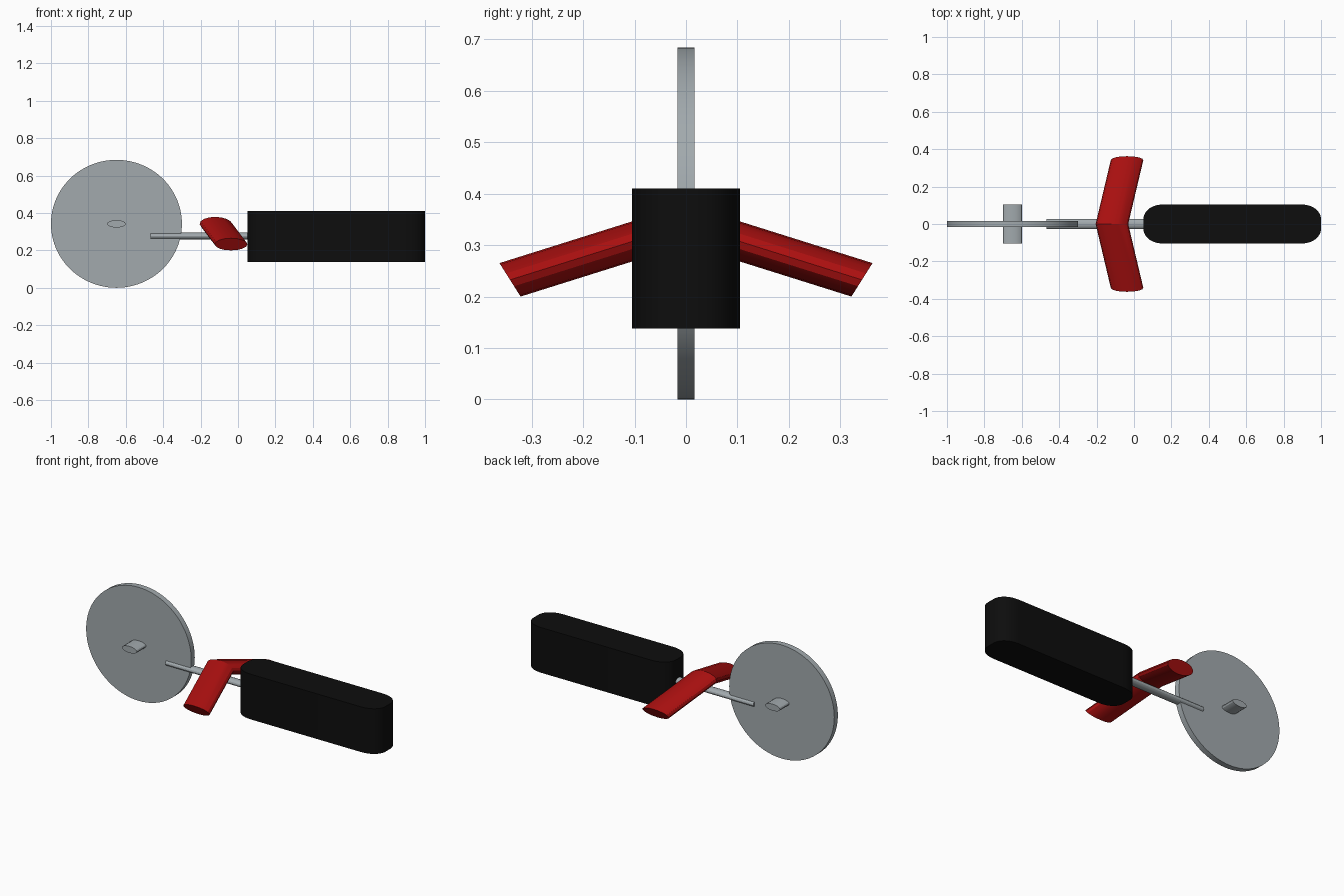
import bpy, bmesh
from math import sin, cos, pi, radians, copysign
from mathutils import Vector

cube = bpy.data.objects.get("Cube")
if cube:
    bpy.data.objects.remove(cube, do_unlink=True)


def material(name, rgb):
    m = bpy.data.materials.new(name)
    m.use_nodes = True
    m.diffuse_color = (*rgb, 1)
    m.node_tree.nodes["Principled BSDF"].inputs["Base Color"].default_value = (*rgb, 1)
    return m


steel = material("steel grey", (0.36, 0.40, 0.42))
red = material("handle red", (0.40, 0.005, 0.005))
black = material("body black", (0.004, 0.004, 0.004))


def loft(name, sections, mat):
    """Skin a row of matching cross-sections and cap both ends."""
    bm = bmesh.new()
    rings = [[bm.verts.new(p) for p in s] for s in sections]
    for a, b in zip(rings, rings[1:]):
        for i in range(len(a)):
            j = (i + 1) % len(a)
            bm.faces.new((a[i], a[j], b[j], b[i]))
    bm.faces.new(rings[0])
    bm.faces.new(rings[-1])
    bmesh.ops.recalc_face_normals(bm, faces=bm.faces[:])
    mesh = bpy.data.meshes.new(name)
    bm.to_mesh(mesh)
    bm.free()
    mesh.materials.append(mat)
    obj = bpy.data.objects.new(name, mesh)
    bpy.context.collection.objects.link(obj)
    bpy.ops.object.select_all(action="DESELECT")
    obj.select_set(True)
    bpy.context.view_layer.objects.active = obj
    bpy.ops.object.shade_smooth_by_angle(angle=radians(25))


def ellipse(center, u, v, sides):
    c, u, v = Vector(center), Vector(u), Vector(v)
    return [c + u * cos(2 * pi * i / sides) + v * sin(2 * pi * i / sides) for i in range(sides)]


# Wheel disc and the flat oval axle through it
for name, rx, rz, half, sides in (("wheel", 0.35, 0.342, 0.017, 96),
                                  ("axle", 0.05, 0.02, 0.105, 16)):
    loft(name, [ellipse((-0.65, y, 0.342), (rx, 0, 0), (0, 0, rz), sides)
                for y in (-half, half)], steel)

# Connecting rod
loft("rod", [ellipse((x, 0, 0.277), (0, 0.027, 0), (0, 0, 0.018), 16)
             for x in (-0.467, 0.1)], steel)

# Swept handlebar, mitred in the middle
tip = {side: ellipse((-0.037, 0.342 * side, 0.2325), (0.087, 0, 0),
                     (0, 0.0205 * side, 0.0325), 16) for side in (-1, 1)}
middle = ellipse((-0.118, 0, 0.34), (0.087, 0, 0), (-0.005, 0, 0.039), 16)
loft("handlebar", [tip[-1], middle, tip[1]], red)


# Body block with rounded upright ends
def body_outline(z, steps=12):
    pts = []
    for qx, qy, start in ((1, 1, 0), (-1, 1, 1), (-1, -1, 2), (1, -1, 3)):
        for i in range(steps + 1):
            a = (start + i / steps) * pi / 2
            c, s = (copysign(abs(f) ** 0.9, f) for f in (cos(a), sin(a)))
            pts.append(Vector((0.525 + qx * 0.36 + 0.115 * c, qy * 0.02 + 0.085 * s, z)))
    return pts


loft("body", [body_outline(z) for z in (0.138, 0.41)], black)
